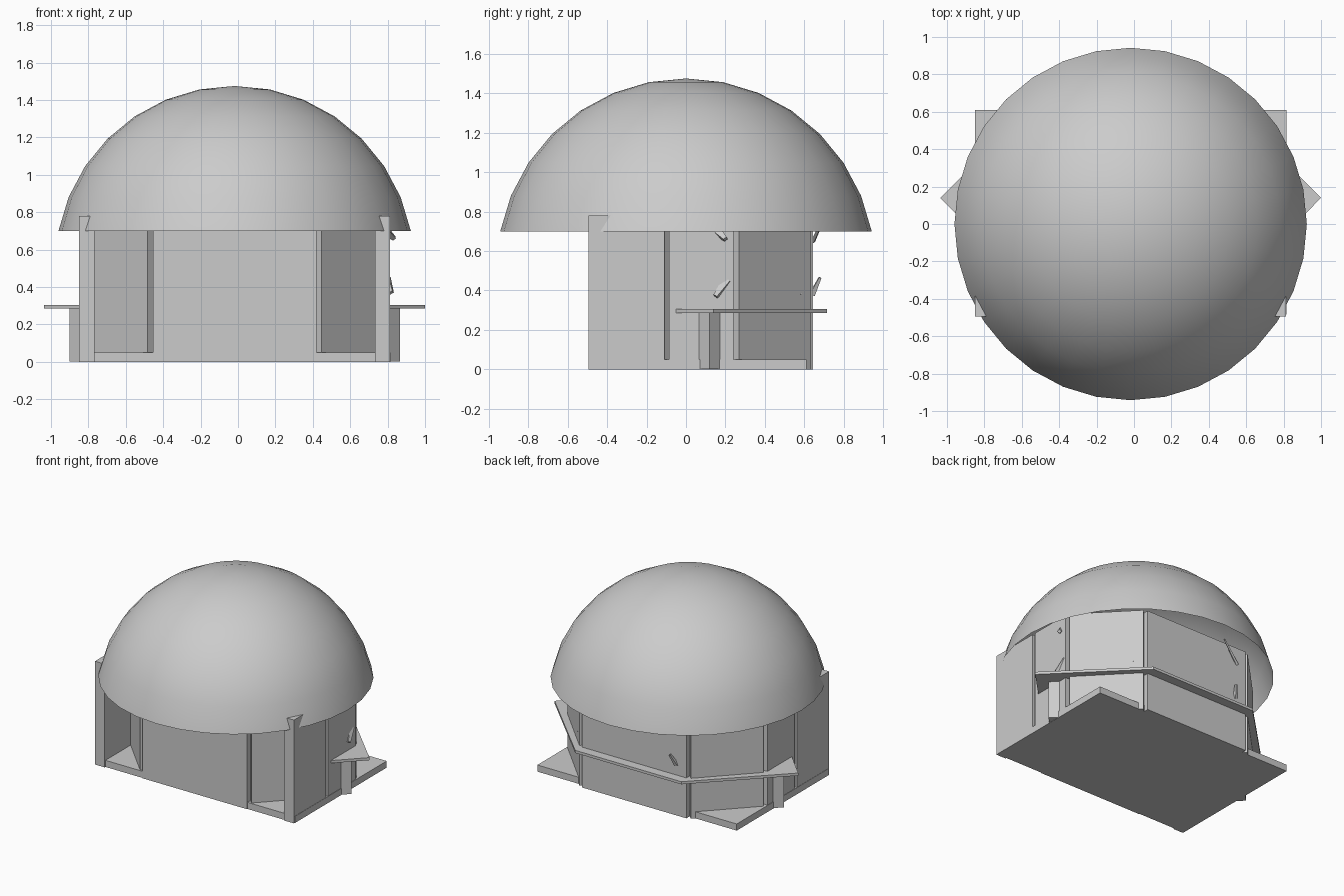
import bpy
import bmesh
import math
from mathutils import Vector

cube = bpy.data.objects.get("Cube")
if cube:
    bpy.data.objects.remove(cube, do_unlink=True)

CX = -0.018          # middle of the building along x
WALL_H = 0.78
WALL_T = 0.04

grey = bpy.data.materials.new("plain_grey")
grey.use_nodes = True
grey.diffuse_color = (0.6, 0.6, 0.6, 1)
grey.node_tree.nodes["Principled BSDF"].inputs["Base Color"].default_value = (0.6, 0.6, 0.6, 1)


def finish(bm, name):
    bmesh.ops.recalc_face_normals(bm, faces=bm.faces)
    mesh = bpy.data.meshes.new(name)
    bm.to_mesh(mesh)
    bm.free()
    mesh.materials.append(grey)
    obj = bpy.data.objects.new(name, mesh)
    bpy.context.collection.objects.link(obj)
    return obj


def slab(name, outline, z0, z1):
    """Extrude a flat outline (relative to the middle) from z0 to z1."""
    bm = bmesh.new()
    face = bm.faces.new([bm.verts.new((x + CX, y, z0)) for x, y in outline])
    top = bmesh.ops.extrude_face_region(bm, geom=[face])["geom"]
    moved = [v for v in top if isinstance(v, bmesh.types.BMVert)]
    bmesh.ops.translate(bm, verts=moved, vec=(0, 0, z1 - z0))
    return finish(bm, name)


def mirrored(half):
    """Close a half outline with its mirror image across x."""
    return half + [(-x, y) for x, y in reversed(half)]


def spike(name, base, tip, wide):
    """Small tapered strut end."""
    a, b = Vector(base), Vector(tip)
    bm = bmesh.new()
    bmesh.ops.create_cone(bm, cap_ends=True, segments=4, radius1=wide,
                          radius2=wide * 0.5, depth=(b - a).length)
    turn = (b - a).to_track_quat('Z', 'Y').to_matrix()
    bmesh.ops.rotate(bm, verts=bm.verts, cent=(0, 0, 0), matrix=turn)
    bmesh.ops.translate(bm, verts=bm.verts, vec=(a + b) / 2)
    return finish(bm, name)


# Floor plate
slab("floor", mirrored([(0.833, -0.485), (0.833, 0.61)]), 0, 0.05)

# Eight wall panels, each pushed outward so the corners keep narrow notches
ring = mirrored([(0.437, -0.45), (0.79, -0.085), (0.79, 0.24), (0.437, 0.605)])
names = ["front_right_wall", "right_wall", "back_right_wall", "back_wall",
         "back_left_wall", "left_wall", "front_left_wall", "front_wall"]
for i, name in enumerate(names):
    p, q = Vector(ring[i]), Vector(ring[(i + 1) % len(ring)])
    along = (q - p).normalized()
    out = Vector((along.y, -along.x)) * WALL_T
    slab(name, [tuple(v) for v in (p, q, q + out, p + out)], 0, WALL_H)

# Straight side fins at the front corners
for side, name in ((1, "right_fin"), (-1, "left_fin")):
    slab(name, [(side * x, y) for x, y in
                ((0.75, -0.494), (0.831, -0.494), (0.831, -0.11), (0.75, -0.11))], 0, WALL_H)

# Counter wrapping the back, with its base
slab("counter_top", mirrored([(0.443, 0.715), (1.018, 0.14), (0.81, -0.072), (0.24, 0.5)]),
     0.285, 0.305)
slab("counter_base", mirrored([(0.44, 0.56), (0.883, 0.12), (0.80, 0.037), (0.337, 0.5)]),
     0.002, 0.285)

# Strut ends poking through the walls
spike("side_strut_low", (0.79, 0.21, 0.45), (0.82, 0.15, 0.37), 0.03)
spike("side_strut_high", (0.79, 0.16, 0.70), (0.835, 0.20, 0.66), 0.028)
spike("corner_strut", (0.47, 0.58, 0.43), (0.495, 0.575, 0.38), 0.018)
spike("back_strut_low", (-0.37, 0.64, 0.38), (-0.34, 0.68, 0.465), 0.018)
spike("back_strut_high", (-0.38, 0.645, 0.65), (-0.22, 0.70, 0.77), 0.012)

# Open dome: an arc spun around the vertical axis
R, CZ, STEPS = 0.96, 0.515, 7
rim = math.acos((0.70 - CZ) / R)
bm = bmesh.new()
arc = [bm.verts.new((CX, R * math.sin(rim * k / STEPS), CZ + R * math.cos(rim * k / STEPS)))
       for k in range(STEPS + 1)]
edges = [bm.edges.new(pair) for pair in zip(arc, arc[1:])]
bmesh.ops.spin(bm, geom=arc + edges, cent=(CX, 0, 0), axis=(0, 0, 1),
               angle=math.tau, steps=32, use_merge=False)
bmesh.ops.remove_doubles(bm, verts=bm.verts, dist=0.0005)
dome = finish(bm, "dome_roof")
if dome.data.polygons[0].normal.z < 0:
    dome.data.flip_normals()
for poly in dome.data.polygons:
    poly.use_smooth = True
